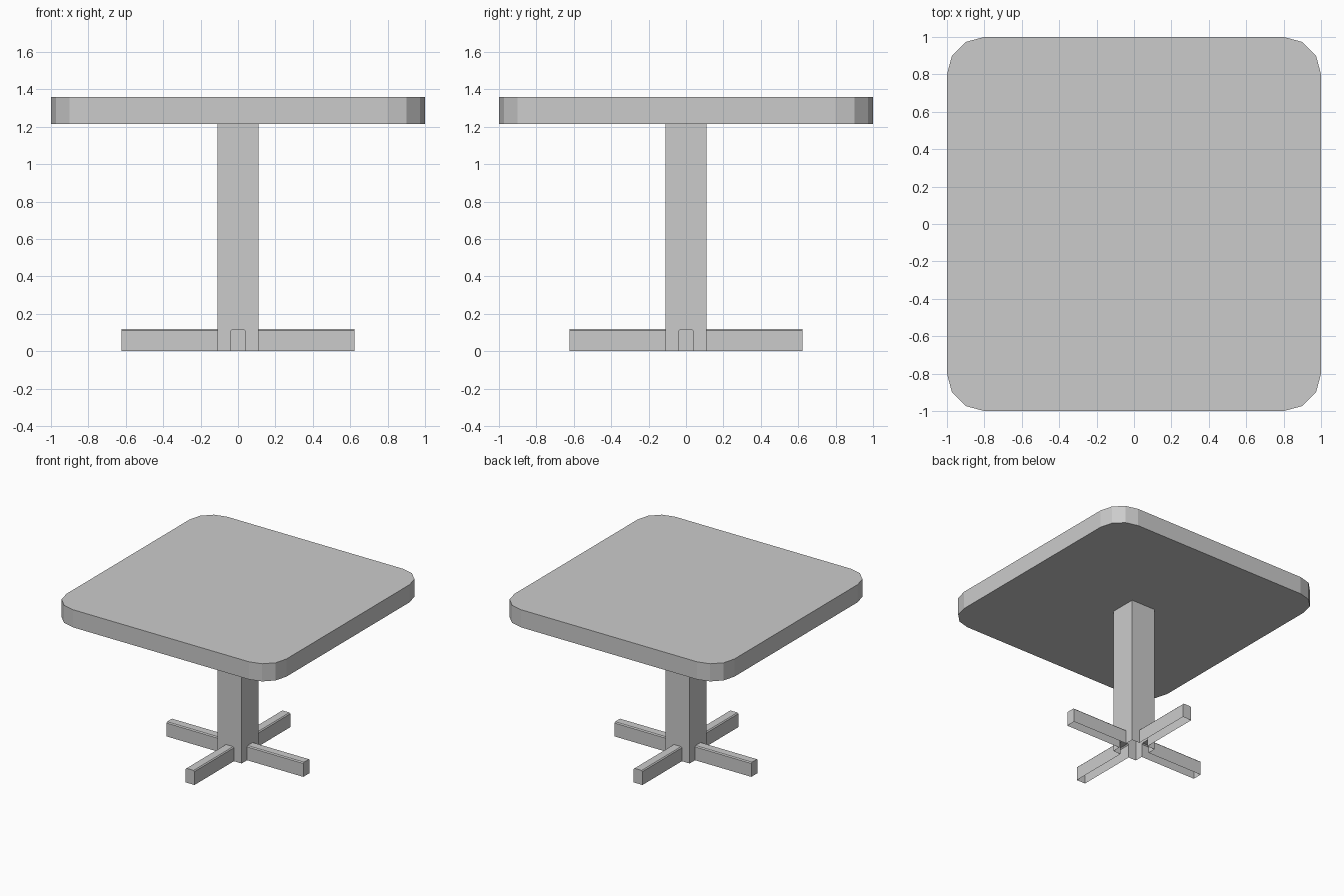
import bpy, bmesh
from math import cos, sin, radians
from mathutils import Matrix, Vector

if "Cube" in bpy.data.objects:
    bpy.data.objects.remove(bpy.data.objects["Cube"])

COL, COL_TOP = 0.11, 1.215                 # column half width and height
FOOT_W, FOOT_H, FOOT_END = 0.04, 0.118, 0.622
BEV = 0.008
# Open-bottomed cross-section of a foot as (x, z)
PROFILE = [(-FOOT_W, 0), (-FOOT_W, FOOT_H - BEV), (-FOOT_W + BEV, FOOT_H),
           (FOOT_W - BEV, FOOT_H), (FOOT_W, FOOT_H - BEV), (FOOT_W, 0)]


def make_object(name, faces):
    """Build a welded mesh from a list of polygons."""
    bm = bmesh.new()
    for poly in faces:
        bm.faces.new([bm.verts.new(p) for p in poly])
    bmesh.ops.remove_doubles(bm, verts=bm.verts, dist=1e-5)
    mesh = bpy.data.meshes.new(name)
    bm.to_mesh(mesh)
    bm.free()
    ob = bpy.data.objects.new(name, mesh)
    bpy.context.collection.objects.link(ob)
    return ob


def turned(poly, quarter):
    rot = Matrix.Rotation(radians(90 * quarter), 3, 'Z')
    return [rot @ Vector(p) for p in poly]


# Table top: square with three-segment rounded corners
R = 0.2
outline = []
for k, (sx, sy) in enumerate([(1, 1), (-1, 1), (-1, -1), (1, -1)]):
    for s in range(4):
        a = radians(90 * k + 30 * s)
        outline.append((sx * (1 - R) + R * cos(a), sy * (1 - R) + R * sin(a)))
low = [(x, y, COL_TOP) for x, y in outline]
high = [(x, y, 1.36) for x, y in outline]
n = len(outline)
sides = [[low[i], low[(i + 1) % n], high[(i + 1) % n], high[i]] for i in range(n)]
make_object("table_top", [low[::-1], high] + sides)

# Column: hollow, each wall notched where a foot joins
wall = [(x, -COL, z) for x, z in
        [(-COL, 0)] + PROFILE + [(COL, 0), (COL, COL_TOP), (-COL, COL_TOP)]]
make_object("column", [turned(wall, q) for q in range(4)])

# Feet: hollow channels with a closed outer end
foot = [[(x, -FOOT_END, z) for x, z in reversed(PROFILE)]]
for (ax, az), (bx, bz) in zip(PROFILE, PROFILE[1:]):
    foot.append([(ax, -COL, az), (ax, -FOOT_END, az),
                 (bx, -FOOT_END, bz), (bx, -COL, bz)])
for q, side in enumerate(["front", "right", "back", "left"]):
    make_object(side + "_foot", [turned(f, q) for f in foot])
